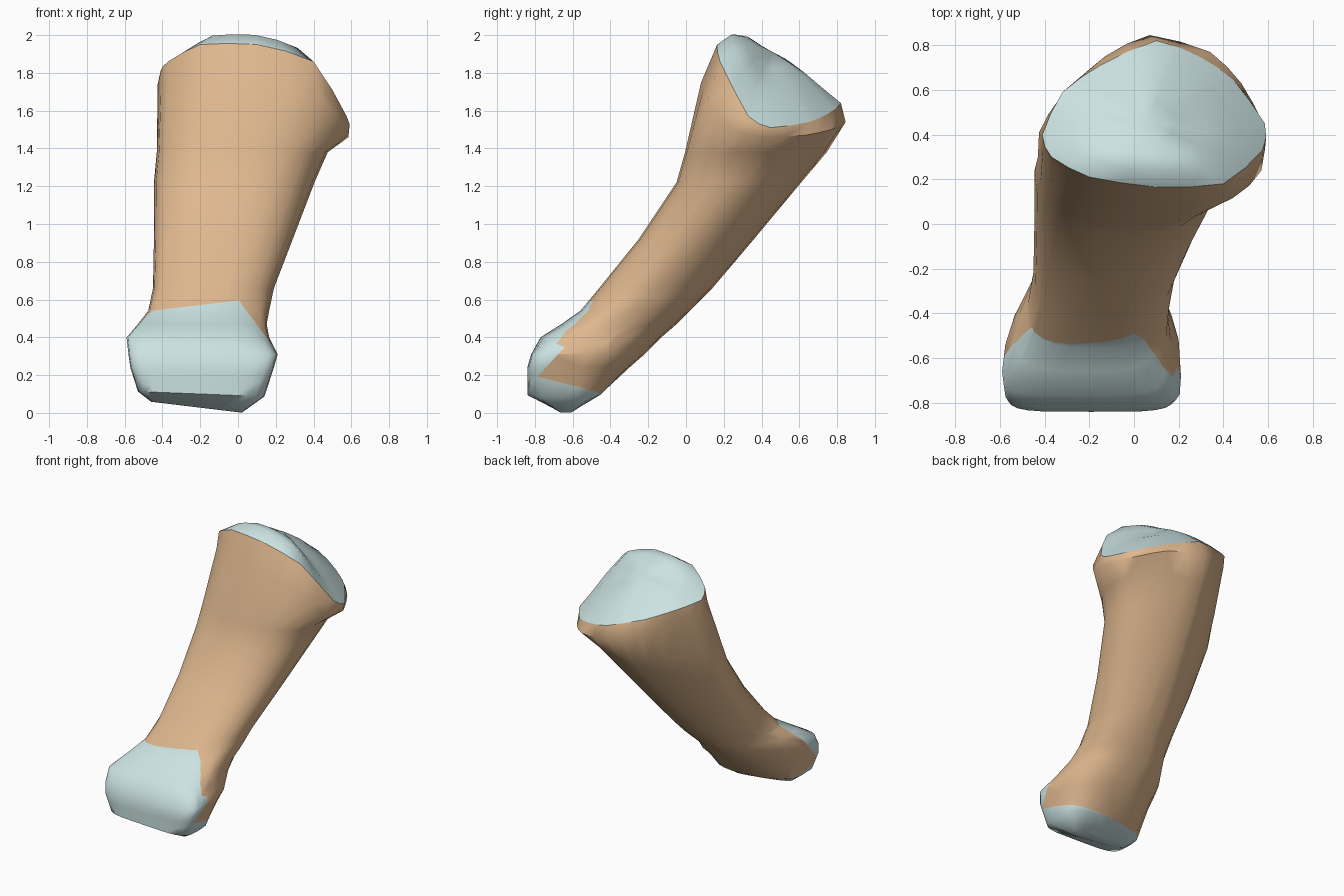
import bpy, bmesh
from math import cos, sin, tau
from mathutils import Vector

if "Cube" in bpy.data.objects:
    bpy.data.objects.remove(bpy.data.objects["Cube"])

N = 24


def material(name, color):
    m = bpy.data.materials.new(name)
    m.diffuse_color = (*color, 1)
    m.use_nodes = True
    m.node_tree.nodes["Principled BSDF"].inputs["Base Color"].default_value = m.diffuse_color
    return m


BONE = material("bone", (0.74, 0.48, 0.275))
CARTILAGE = material("cartilage", (0.60, 0.76, 0.76))


def section(z, xl, xr, yf, yb, yl, yr, nfl, nfr, nbl, nbr, tilt=0.0):
    """Level superellipse slice; yl, yr are the depths of its widest points,
    the n values the squareness of front left/right and back left/right."""
    xm, pts = (xl + xr) / 2, []
    for k in range(N):
        c, s = cos(tau * k / N), sin(tau * k / N)
        n = (nfr if c > 0 else nfl) if s <= 0 else (nbr if c > 0 else nbl)
        u = abs(c) ** (2 / n) * (1 if c > 0 else -1)
        v = abs(s) ** (2 / n)
        x = xm + u * (xr - xl) / 2
        yw = yl + (yr - yl) * (u + 1) / 2
        y = yw + v * ((yb if s > 0 else yf) - yw)
        pts.append(Vector((x, y, z + tilt * (x - xm))))
    return pts


def doubled(pts):
    """Closed, slightly rounded curve through the points with midpoints."""
    p, out = [Vector(q) for q in pts], []
    n = len(p)
    for i in range(n):
        a, b, c, d = p[i - 1], p[i], p[(i + 1) % n], p[(i + 2) % n]
        out += [b, (b + c) * 0.535 - (a + d) * 0.035]
    return out


# Base and shaft slices: z, left, right, front, back, widest y (l, r), squareness
rings = [section(*r) for r in (
    (0.03, -0.46, 0.02, -0.68, -0.59, -0.63, -0.63, 4, 4, 3, 3, -0.12),
    (0.10, -0.53, 0.14, -0.84, -0.45, -0.66, -0.66, 5, 4.5, 2.4, 2.9, -0.04),
    (0.24, -0.57, 0.19, -0.84, -0.30, -0.72, -0.70, 5, 5, 2.0, 2.7),
    (0.31, -0.58, 0.21, -0.82, -0.22, -0.71, -0.68, 5, 5, 1.9, 2.6),
    (0.40, -0.59, 0.165, -0.77, -0.13, -0.66, -0.53, 4, 3.5, 1.8, 2.6),
    (0.47, -0.53, 0.152, -0.66, -0.05, -0.50, -0.41, 3.5, 2.8, 1.7, 2.5),
    (0.54, -0.475, 0.165, -0.56, 0.02, -0.36, -0.30, 3, 2.3, 1.7, 2.4),
    (0.66, -0.45, 0.19, -0.46, 0.14, -0.22, -0.17, 2.7, 2.1, 1.65, 2.2),
    (0.92, -0.445, 0.29, -0.25, 0.36, 0.03, 0.05, 2.6, 2.1, 1.5, 2.0),
    (1.22, -0.445, 0.405, -0.05, 0.61, 0.24, 0.28, 2.6, 2.2, 1.3, 1.9),
    (1.38, -0.43, 0.475, -0.005, 0.745, 0.30, 0.37, 2.6, 2.4, 1.3, 1.85))]

# Flared collar and the slanted rim of the head
collar = [(.585, .43, 1.46), (.48, .63, 1.47), (.34, .77, 1.50), (.07, .845, 1.54),
          (-.13, .75, 1.62), (-.32, .58, 1.70), (-.425, .41, 1.74), (-.37, .27, 1.74),
          (-.20, .14, 1.75), (.10, .08, 1.75), (.44, .115, 1.66), (.57, .24, 1.50)]
rim = [(.585, .45, 1.51), (.44, .65, 1.54), (.30, .745, 1.58), (.10, .82, 1.64),
       (-.15, .71, 1.71), (-.32, .59, 1.78), (-.41, .40, 1.81), (-.37, .30, 1.86),
       (-.20, .21, 1.95), (.10, .165, 1.95), (.40, .18, 1.86), (.575, .33, 1.57)]
rings += [doubled(collar), doubled(rim)]

# Domed joint surface: the rim drawn in toward a raised centre
apex = Vector((0.06, 0.46, 1.88))
for t, k in ((0.25, 0.8), (0.5, 1.0), (0.75, 0.75)):
    dome = [p.lerp(apex, t) for p in rings[12]]
    for p in dome:
        p.z += k * (0.055 - 0.14 * (p.y - 0.46))
    rings.append(dome)

# Loft everything; tag the joint surface above the rim
bm = bmesh.new()
tag = bm.faces.layers.int.new("part")
loops = [[bm.verts.new(p) for p in ring] for ring in rings]
bm.faces.new(loops[0][::-1])
for i, (a, b) in enumerate(zip(loops, loops[1:])):
    for k in range(N):
        j = (k + 1) % N
        bm.faces.new((a[k], a[j], b[j], b[k]))[tag] = 1 if i >= 12 else 0
top = bm.verts.new(apex + Vector((0, 0, 0.03)))
for k in range(N):
    bm.faces.new((loops[-1][k], loops[-1][(k + 1) % N], top))[tag] = 1

# Cut the outline of the base cartilage: (point, outward normal)
cuts = [((0, -0.5, 0.5), (0, 0.73, -0.68)),        # behind the front face
        ((0, 0, 0.595), (-0.12, 0, 1)),            # upper edge
        ((0, 0, 0.60), (0.8, 0, 0.6)),             # slanted right corner
        ((0, -0.7, 0.165), (-0.03, 0.25, 1))]      # underside edge
cuts = [(Vector(p), Vector(n).normalized()) for p, n in cuts]
for p, n in cuts:
    low = [f for f in bm.faces if f.calc_center_median().z < 0.75]
    geom = low + list({e for f in low for e in f.edges}) + list({v for f in low for v in f.verts})
    bmesh.ops.bisect_plane(bm, geom=geom, plane_co=p, plane_no=n, dist=0.0005)
for f in bm.faces:
    c = f.calc_center_median()
    inside = [(c - p).dot(n) < 0 for p, n in cuts]
    front = c.y < -0.78 and c.z < 0.3
    if c.z < 0.75 and (all(inside[:3]) or inside[3] or front):
        f[tag] = 2
bmesh.ops.recalc_face_normals(bm, faces=bm.faces)

# Split into the three named parts
for idx, (name, mat) in enumerate((("bone_shaft", BONE), ("head_cartilage", CARTILAGE),
                                   ("base_cartilage", CARTILAGE))):
    part = bm.copy()
    layer = part.faces.layers.int["part"]
    bmesh.ops.delete(part, geom=[f for f in part.faces if f[layer] != idx], context='FACES')
    me = bpy.data.meshes.new(name)
    part.to_mesh(me)
    part.free()
    me.materials.append(mat)
    ob = bpy.data.objects.new(name, me)
    bpy.context.collection.objects.link(ob)
    bpy.ops.object.select_all(action='DESELECT')
    ob.select_set(True)
    bpy.context.view_layer.objects.active = ob
    bpy.ops.object.shade_smooth_by_angle(angle=1.0)
bm.free()
